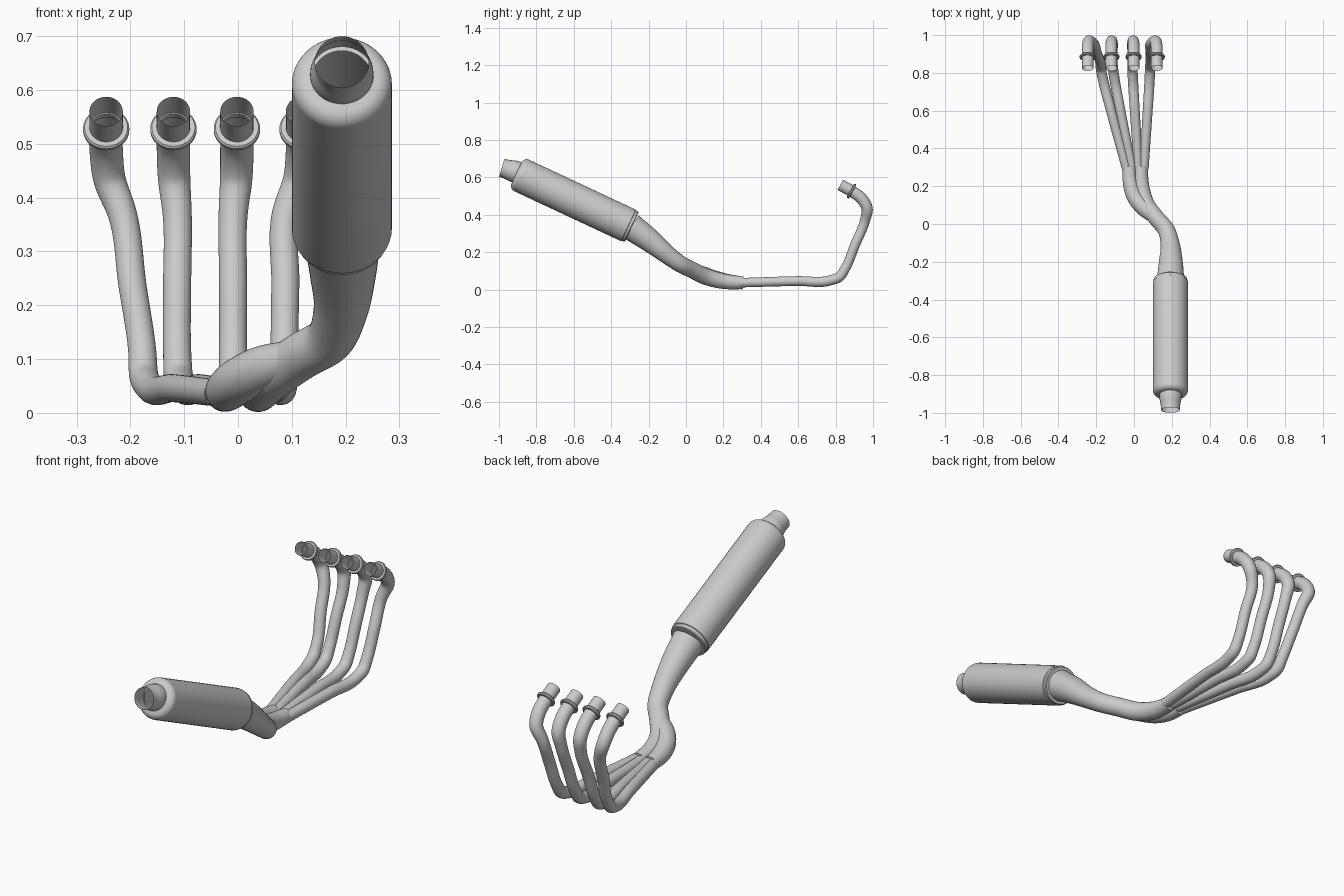
import bpy, bmesh, math
from mathutils import Vector

if "Cube" in bpy.data.objects:
    bpy.data.objects.remove(bpy.data.objects["Cube"])

SIDES = 40


def skin(name, rings, cap_start=False, closed=False):
    """Skin a list of (centre, axis, radius) circles into a smooth shell."""
    bm = bmesh.new()
    loops = []
    for c, t, r in rings:
        u = Vector((1, 0, 0))
        u = (u - t * u.dot(t)).normalized()
        v = t.cross(u)
        loops.append([bm.verts.new(c + r * (math.cos(a) * u + math.sin(a) * v))
                      for a in (2 * math.pi * k / SIDES for k in range(SIDES))])
    pairs = list(zip(loops, loops[1:]))
    if closed:
        pairs.append((loops[-1], loops[0]))
    for a, b in pairs:
        for k in range(SIDES):
            n = (k + 1) % SIDES
            bm.faces.new((a[k], a[n], b[n], b[k]))
    if cap_start:
        bm.faces.new(loops[0])
    bmesh.ops.recalc_face_normals(bm, faces=bm.faces)
    me = bpy.data.meshes.new(name)
    bm.to_mesh(me)
    bm.free()
    ob = bpy.data.objects.new(name, me)
    bpy.context.collection.objects.link(ob)
    bpy.ops.object.select_all(action='DESELECT')
    ob.select_set(True)
    bpy.context.view_layer.objects.active = ob
    bpy.ops.object.shade_smooth_by_angle(angle=math.radians(35))
    return ob


def tube(name, pts, steps=8, cap_start=False):
    """Sweep a circle of varying radius along a smooth path of (x, y, z, r)."""
    P = [Vector(p) for p in pts]
    n = len(P)
    L = [(P[i + 1].to_3d() - P[i].to_3d()).length for i in range(n - 1)]
    D = [(P[i + 1] - P[i]) / L[i] for i in range(n - 1)]
    M = [D[0]] + [(D[i - 1] * L[i] + D[i] * L[i - 1]) / (L[i - 1] + L[i])
                  for i in range(1, n - 1)] + [D[-1]]
    S = []
    for i in range(n - 1):
        for k in range(steps):
            t = k / steps
            h = t * t * (3 - 2 * t)
            S.append(P[i] * (1 - h) + P[i + 1] * h
                     + M[i] * L[i] * t * (1 - t) ** 2
                     - M[i + 1] * L[i] * t * t * (1 - t))
    S.append(P[-1])
    rings = []
    for i, s in enumerate(S):
        a, b = S[max(i - 1, 0)], S[min(i + 1, len(S) - 1)]
        rings.append((s.to_3d(), (b.to_3d() - a.to_3d()).normalized(), s.w))
    return skin(name, rings, cap_start)


def lathe(name, origin, axis, profile, closed=False):
    """Revolve (distance, radius) points around an axis."""
    o, t = Vector(origin), Vector(axis).normalized()
    return skin(name, [(o + t * d, t, r) for d, r in profile], closed=closed)


# Header pipes with their port flanges: x at port, upper leg, lower leg, collector
headers = [(-0.245, -0.215, -0.178, -0.038), (-0.120, -0.113, -0.113, -0.010),
           (-0.002, -0.009, -0.009, 0.024), (0.120, 0.090, 0.086, 0.052)]
flange = [(-.007, .029), (-.007, .040), (-.003, .043),
          (.003, .043), (.007, .040), (.007, .029)]
for i, (x0, x1, x2, x3) in enumerate(headers, 1):
    tube(f"header_pipe_{i}", [
        (x0, .825, .560, .031), (x0, .885, .527, .031),
        (x0, .937, .489, .031), (x0 * .8 + x1 * .2, .968, .435, .030),
        (x1, .957, .370, .027), ((x1 + x2) / 2, .904, .240, .026),
        (x2, .852, .115, .026), (x2 * .98 + x3 * .02, .822, .070, .027),
        (x2 * .9 + x3 * .1, .765, .048, .027),
        (x2 * .6 + x3 * .4, .600, .046, .026), (x3, .290, .037, .025)])
    lathe(f"port_flange_{i}", (x0, .885, .527), (0, .87, -.48), flange, True)

# Collector: left branch merging into the main link pipe
tube("collector_branch", [
    (-.025, .305, .036, .034), (-.019, .220, .044, .040),
    (.002, .150, .060, .043), (.050, .085, .084, .042),
    (.100, .040, .101, .034)], cap_start=True)
tube("link_pipe", [
    (.038, .305, .036, .034), (.040, .200, .045, .041),
    (.065, .105, .070, .044), (.120, .030, .107, .044),
    (.170, -.030, .137, .045), (.190, -.100, .187, .050),
    (.195, -.200, .268, .063), (.193, -.295, .337, .073)], cap_start=True)

# Silencer can with a stepped front rim and rounded rear shoulder
round_end = [(.650 + .03 * math.sin(a), .063 + .03 * math.cos(a))
             for a in (math.pi / 2 * k / 8 for k in range(9))]
lathe("silencer_can", (.193, -.29, .335), (0, -.62, .29),
      [(0, .060), (0, .086), (.004, .089), (.018, .089), (.020, .093)]
      + round_end + [(.682, .054)])

# Open tail pipe, tapered and tilted slightly level
tube("tail_pipe", [(.193, -.895, .624, .059), (.193, -.925, .634, .058),
                   (.193, -.955, .643, .052), (.193, -.985, .652, .050)])
